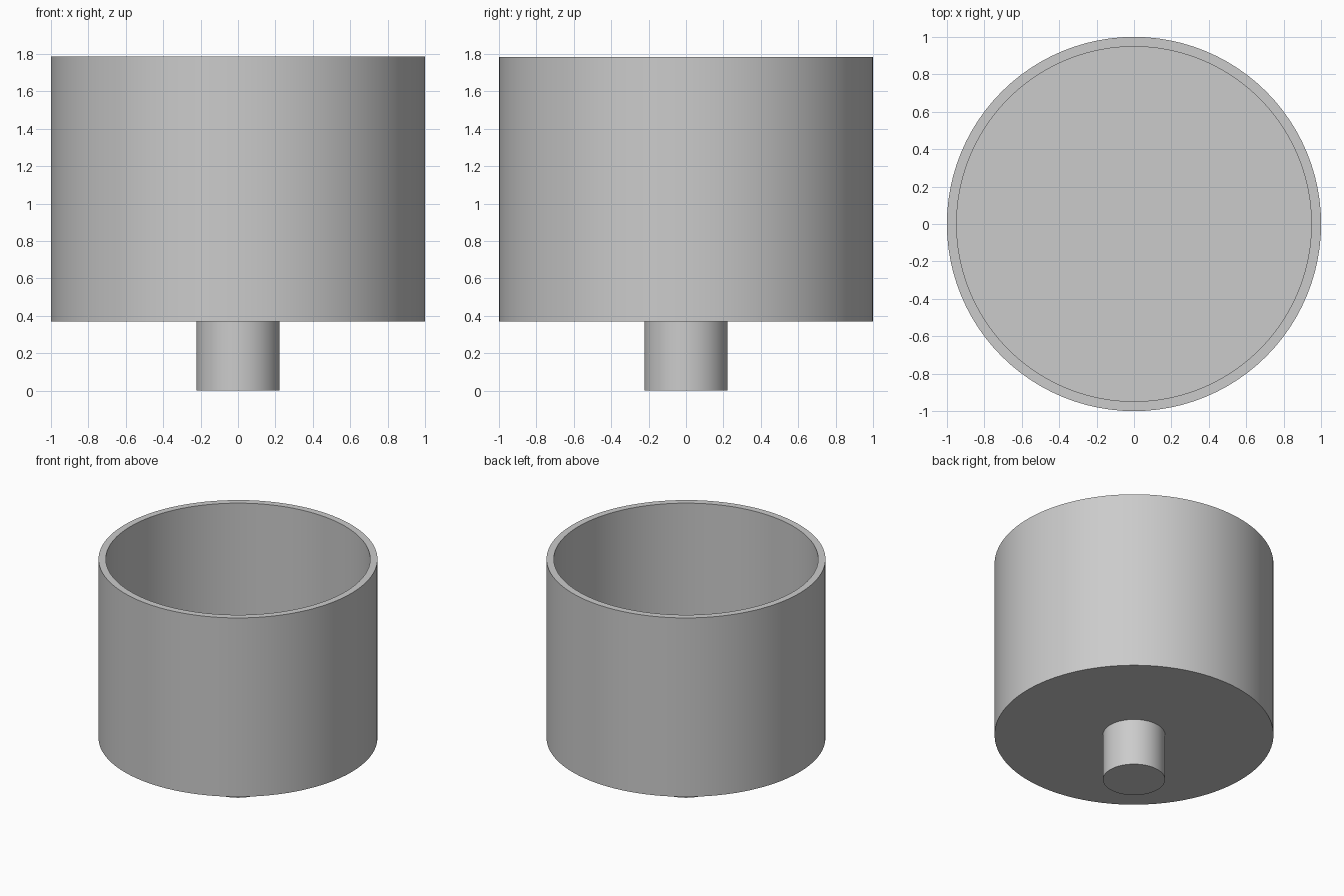
import bpy
import bmesh
import math

cube = bpy.data.objects.get("Cube")
if cube:
    bpy.data.objects.remove(cube, do_unlink=True)

SEGMENTS = 96

grey = bpy.data.materials.new("light_grey")
grey.use_nodes = True
colour = (0.6, 0.6, 0.6, 1)
grey.diffuse_color = colour
grey.node_tree.nodes["Principled BSDF"].inputs["Base Color"].default_value = colour


def lathe(name, profile):
    """Spin a (radius, height) profile that starts and ends on the z axis."""
    bm = bmesh.new()
    verts = [bm.verts.new((r, 0, z)) for r, z in profile]
    edges = [bm.edges.new(pair) for pair in zip(verts, verts[1:])]
    bmesh.ops.spin(bm, geom=verts + edges, cent=(0, 0, 0), axis=(0, 0, 1),
                   angle=math.tau, steps=SEGMENTS, use_duplicate=False)
    bmesh.ops.remove_doubles(bm, verts=bm.verts, dist=0.0001)
    bmesh.ops.recalc_face_normals(bm, faces=bm.faces)
    mesh = bpy.data.meshes.new(name)
    bm.to_mesh(mesh)
    bm.free()
    mesh.materials.append(grey)
    obj = bpy.data.objects.new(name, mesh)
    bpy.context.collection.objects.link(obj)
    bpy.ops.object.select_all(action="DESELECT")
    obj.select_set(True)
    bpy.context.view_layer.objects.active = obj
    bpy.ops.object.shade_smooth_by_angle(angle=math.radians(30))
    return obj


BASE, RIM = 0.37, 1.785
OUTER, WALL = 1.0, 0.052
INNER = OUTER - WALL

# Open cup with a thin wall and floor
lathe("cup", [(0, BASE), (OUTER, BASE), (OUTER, RIM), (INNER, RIM),
              (INNER, BASE + WALL), (0, BASE + WALL)])

# Solid round stem under the cup
STEM = 0.223
lathe("stem", [(0, 0), (STEM, 0), (STEM, BASE), (0, BASE)])
